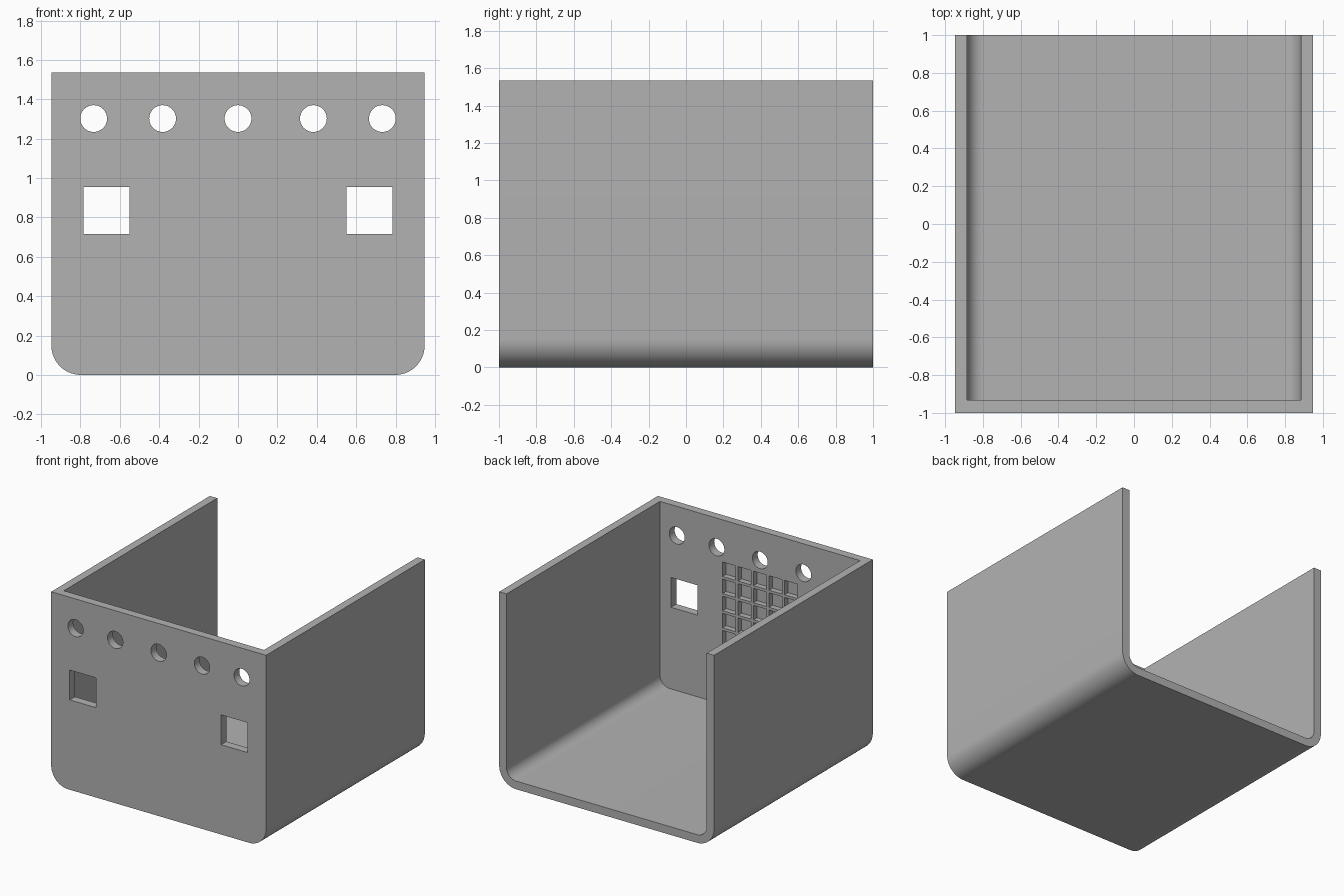
import bpy, bmesh, math
from mathutils import Vector

if "Cube" in bpy.data.objects:
    bpy.data.objects.remove(bpy.data.objects["Cube"])

HALF_W, HEIGHT, WALL = 0.948, 1.535, 0.065
FRONT, BACK = -1.0, 1.0
INNER_FRONT = FRONT + 0.067
RADIUS = 0.15

grey = bpy.data.materials.new("plain grey")
grey.use_nodes = True
colour = (0.448, 0.448, 0.448, 1)
grey.diffuse_color = colour
grey.node_tree.nodes["Principled BSDF"].inputs["Base Color"].default_value = colour


def prism(bm, points, y0, y1):
    """Extrude an (x, z) outline from y0 to y1."""
    face = bm.faces.new([bm.verts.new((x, y0, z)) for x, z in points])
    moved = bmesh.ops.extrude_face_region(bm, geom=[face])["geom"]
    verts = [v for v in moved if isinstance(v, bmesh.types.BMVert)]
    bmesh.ops.translate(bm, verts=verts, vec=Vector((0, y1 - y0, 0)))
    bmesh.ops.recalc_face_normals(bm, faces=bm.faces)


def make_object(name, bm):
    mesh = bpy.data.meshes.new(name)
    bm.to_mesh(mesh)
    bm.free()
    obj = bpy.data.objects.new(name, mesh)
    bpy.context.collection.objects.link(obj)
    mesh.materials.append(grey)
    return obj


def u_profile(half, bottom, top, radius, steps=16):
    """Square top corners and rounded bottom corners."""
    arc = [math.pi / 2 * i / steps for i in range(steps + 1)]
    right = [(half - radius + radius * math.sin(a),
              bottom + radius - radius * math.cos(a)) for a in arc]
    right.append((half, top))
    return right + [(-x, z) for x, z in reversed(right)]


def rect(x, z, w, h):
    return [(x - w / 2, z - h / 2), (x + w / 2, z - h / 2),
            (x + w / 2, z + h / 2), (x - w / 2, z + h / 2)]


def circle(x, z, r, n=48):
    return [(x + r * math.cos(math.tau * i / n),
             z + r * math.sin(math.tau * i / n)) for i in range(n)]


# Solid outer body
bm = bmesh.new()
prism(bm, u_profile(HALF_W, 0, HEIGHT, RADIUS), FRONT, BACK)
body = make_object("open_case", bm)

# Cavity, open at the top and back
bm = bmesh.new()
prism(bm, u_profile(HALF_W - WALL, WALL, HEIGHT + 0.2, RADIUS - WALL),
      INNER_FRONT, BACK + 0.2)
cavity = make_object("cavity_cutter", bm)

# Round holes, square windows and the grid of pockets inside the front wall
bm = bmesh.new()
through = (FRONT - 0.1, INNER_FRONT + 0.1)
for x in (-0.733, -0.383, 0, 0.383, 0.733):
    prism(bm, circle(x, 1.302, 0.068), *through)
for side in (-1, 1):
    prism(bm, rect(side * 0.668, 0.835, 0.235, 0.238), *through)
PITCH, CELL, DEPTH = 0.1365, 0.115, 0.045
for col in range(-2, 3):
    for row in range(-2, 3):
        prism(bm, rect(col * PITCH, 0.868 + row * PITCH, CELL, CELL),
              INNER_FRONT - DEPTH, INNER_FRONT + 0.05)
openings = make_object("openings_cutter", bm)

# Cut the body, then discard the cutters
bpy.ops.object.select_all(action="DESELECT")
bpy.context.view_layer.objects.active = body
body.select_set(True)
for cutter in (cavity, openings):
    cutter.hide_render = True
    mod = body.modifiers.new(cutter.name, "BOOLEAN")
    mod.operation = "DIFFERENCE"
    mod.solver = "EXACT"
    mod.object = cutter
    bpy.ops.object.modifier_apply(modifier=mod.name)
    bpy.data.objects.remove(cutter)

bpy.ops.object.shade_smooth_by_angle(angle=math.radians(30))
